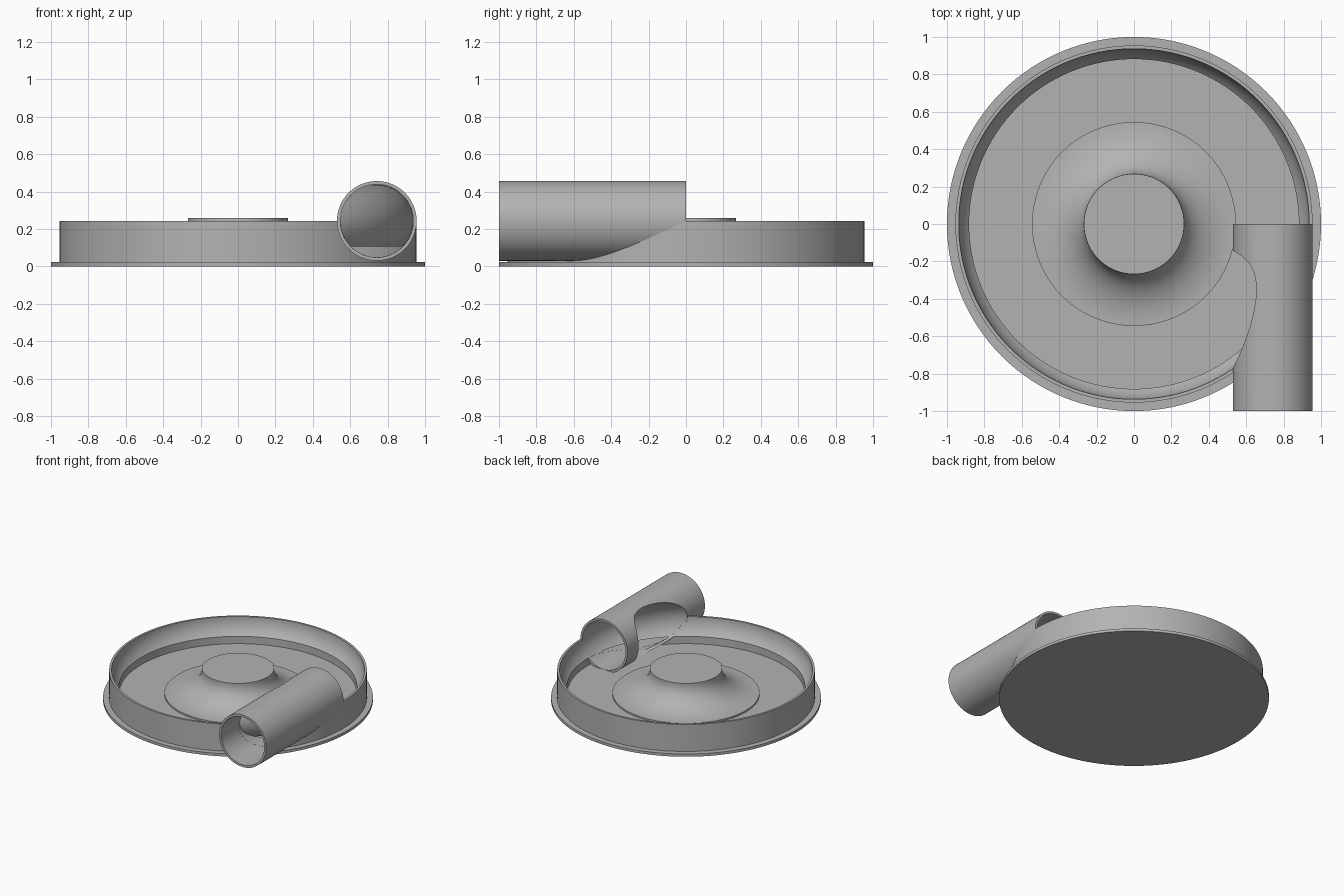
import bpy, bmesh, math
from mathutils import Vector

if "Cube" in bpy.data.objects:
    bpy.data.objects.remove(bpy.data.objects["Cube"])

CX, CZ = 0.742, 0.243        # centre of the outlet pipe and the flow channel
R_OUT, R_IN = 0.213, 0.195   # pipe radii
SHELF, FLOOR = 0.107, 0.047

metal = bpy.data.materials.new("plain grey")
metal.use_nodes = True
GREY = (0.45, 0.45, 0.45, 1)
metal.diffuse_color = GREY
metal.node_tree.nodes["Principled BSDF"].inputs["Base Color"].default_value = GREY


def finish(name, bm):
    bmesh.ops.recalc_face_normals(bm, faces=bm.faces)
    mesh = bpy.data.meshes.new(name)
    bm.to_mesh(mesh)
    bm.free()
    mesh.materials.append(metal)
    obj = bpy.data.objects.new(name, mesh)
    bpy.context.collection.objects.link(obj)
    return obj


def lathe(name, profile, axis=(0, 0, 1), centre=(0, 0, 0), closed=False, steps=128):
    bm = bmesh.new()
    verts = [bm.verts.new(p) for p in profile]
    edges = [bm.edges.new(pair) for pair in zip(verts, verts[1:])]
    if closed:
        edges.append(bm.edges.new((verts[-1], verts[0])))
    bmesh.ops.spin(bm, geom=verts + edges, axis=axis, cent=centre,
                   angle=2 * math.pi, steps=steps)
    bmesh.ops.remove_doubles(bm, verts=bm.verts, dist=1e-5)
    return finish(name, bm)


def cut(obj, cutter):
    mod = obj.modifiers.new("cut", "BOOLEAN")
    mod.operation, mod.solver, mod.object = "DIFFERENCE", "EXACT", cutter
    bpy.context.view_layer.objects.active = obj
    bpy.ops.object.modifier_apply(modifier=mod.name)
    bpy.data.objects.remove(cutter)


def smooth(obj):
    bpy.ops.object.select_all(action="DESELECT")
    obj.select_set(True)
    bpy.context.view_layer.objects.active = obj
    bpy.ops.object.shade_smooth_by_angle(angle=math.radians(30))


def arc(cx, cz, rx, rz, start, end, n):
    angles = [math.radians(start + (end - start) * i / n) for i in range(n + 1)]
    return [(cx + rx * math.cos(a), 0, cz + rz * math.sin(a)) for a in angles]


# Casing: flange, rounded channel wall, floor and flared hub
shelf_angle = -math.degrees(math.asin((CZ - SHELF) / R_IN))
profile = [(0, 0, 0), (1, 0, 0), (1, 0, 0.022), (0.955, 0, 0.022), (0.955, 0, CZ)]
profile += arc(CX, CZ, R_IN, R_IN, 0, shelf_angle, 10)
profile += [(profile[-1][0], 0, FLOOR), (0.545, 0, FLOOR)]
profile += arc(0.545, 0.245, 0.277, 0.185, 270, 180, 16)
profile += [(0.268, 0, 0.258), (0, 0, 0.258)]
casing = lathe("casing", profile)

# Bore of the outlet through the casing wall
bore_radius = R_IN - 0.0005
bore = lathe("bore_cutter",
             [(CX, -1.1, CZ), (CX + bore_radius, -1.1, CZ), (CX + bore_radius, 0, CZ), (CX, 0, CZ)],
             axis=(0, 1, 0), centre=(CX, 0, CZ), steps=96)
cut(casing, bore)
smooth(casing)

# Outlet pipe, opened where the ring channel passes through it
pipe = lathe("outlet_pipe",
             [(CX + r, y, CZ) for r, y in ((R_IN, -1), (R_OUT, -1), (R_OUT, 0), (R_IN, 0))],
             axis=(0, 1, 0), centre=(CX, 0, CZ), closed=True, steps=96)
ring = arc(CX, CZ, R_IN - 0.001, R_IN - 0.001, 0, 360, 72)[:-1]
cut(pipe, lathe("channel_cutter", ring, closed=True))
smooth(pipe)

# Curved channel wall inside the pipe, trimmed to the bore and the shelf
bm = bmesh.new()
verts = [bm.verts.new(p) for p in arc(CX, CZ, R_IN, R_IN, shelf_angle, 100, 60)]
edges = [bm.edges.new(pair) for pair in zip(verts, verts[1:])]
bmesh.ops.spin(bm, geom=verts + edges, axis=(0, 0, 1), cent=(0, 0, 0),
               angle=-math.radians(60), steps=80)
outside = [v for v in bm.verts
           if Vector((v.co.x - CX, v.co.z - CZ)).length > R_IN + 0.009 or v.co.y > 0.001]
bmesh.ops.delete(bm, geom=outside, context="VERTS")
smooth(finish("channel_wall", bm))
